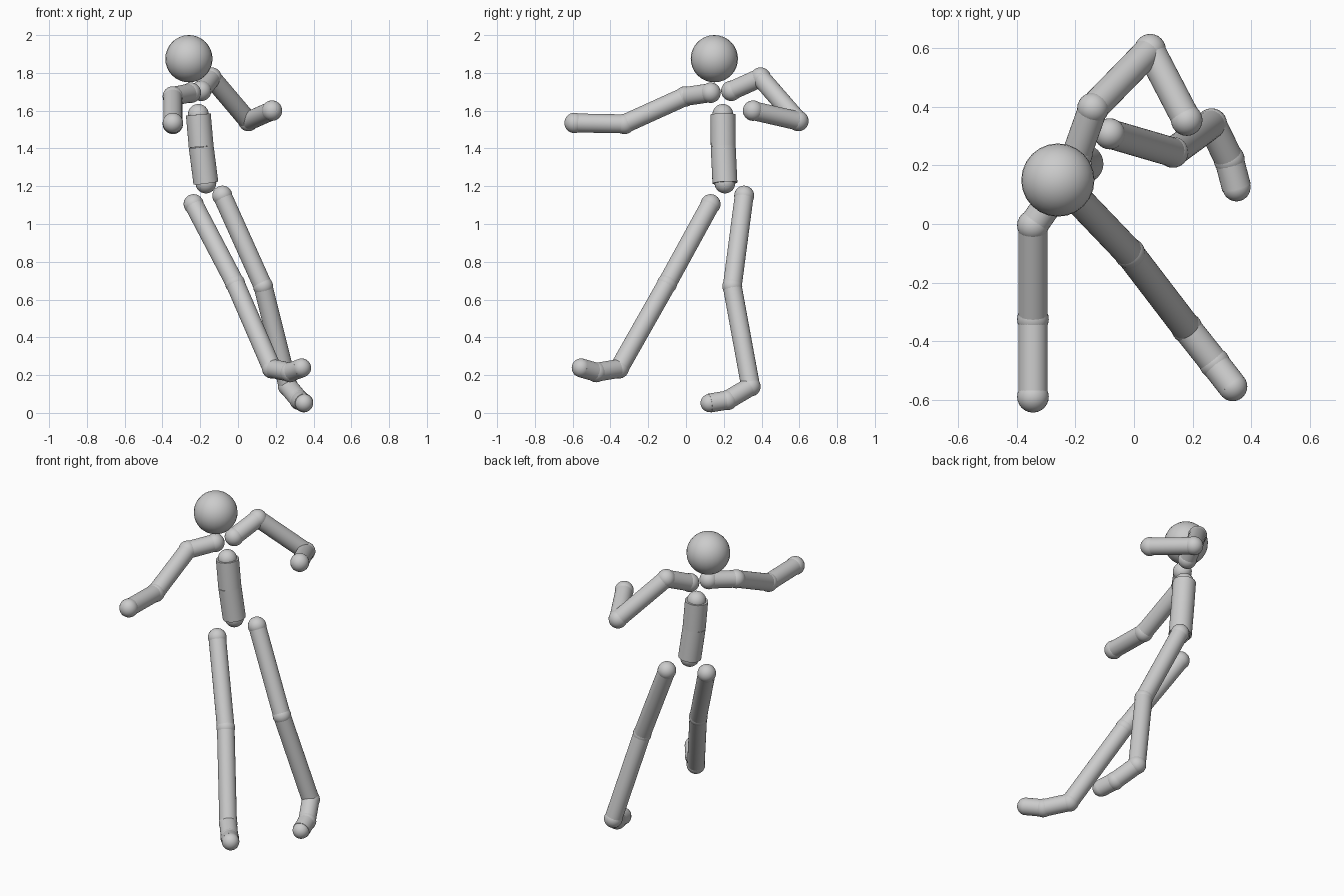
import bpy
import math
from mathutils import Vector

if "Cube" in bpy.data.objects:
    bpy.data.objects.remove(bpy.data.objects["Cube"])

grey = bpy.data.materials.new("light grey")
grey.diffuse_color = (0.6, 0.6, 0.6, 1)
grey.use_nodes = True
grey.node_tree.nodes["Principled BSDF"].inputs["Base Color"].default_value = grey.diffuse_color


def finish(ob, name):
    ob.name = name
    ob.data.materials.append(grey)
    bpy.ops.object.shade_smooth_by_angle(angle=math.radians(35))


def ball(name, pos, r):
    bpy.ops.mesh.primitive_uv_sphere_add(segments=24, ring_count=16, radius=r, location=pos)
    finish(bpy.context.object, name)


def rod(name, a, b, r):
    a, b = Vector(a), Vector(b)
    d = b - a
    bpy.ops.mesh.primitive_cylinder_add(vertices=32, radius=r, depth=d.length, location=(a + b) / 2)
    ob = bpy.context.object
    ob.rotation_euler = d.to_track_quat('Z', 'Y').to_euler()
    finish(ob, name)


def chain(prefix, joints, rods, rod_r, ball_r, tip_r=None):
    """Joint balls linked by rods."""
    for i, (joint, pos) in enumerate(joints):
        last = i == len(joints) - 1
        ball(f"{prefix}_{joint}", pos, tip_r if tip_r and last else ball_r)
        if not last:
            rod(f"{prefix}_{rods[i]}", pos, joints[i + 1][1], rod_r)


# Head
ball("head", (-0.26, 0.15, 1.875), 0.125)

# Spine
chain("torso", [("neck_joint", (-0.21, 0.195, 1.58)),
                ("waist_joint", (-0.195, 0.197, 1.41)),
                ("pelvis_joint", (-0.17, 0.206, 1.217))],
      ["chest", "abdomen"], 0.066, 0.055)

# Arms
arm_rods = ["collar", "upper_arm", "forearm"]
chain("right_arm", [("collar_joint", (-0.25, 0.13, 1.695)),
                    ("shoulder", (-0.345, -0.005, 1.675)),
                    ("elbow", (-0.345, -0.325, 1.53)),
                    ("hand", (-0.345, -0.59, 1.535))], arm_rods, 0.05, 0.054)
chain("left_arm", [("collar_joint", (-0.195, 0.24, 1.705)),
                   ("shoulder", (-0.14, 0.395, 1.775)),
                   ("elbow", (0.055, 0.595, 1.545)),
                   ("hand", (0.18, 0.355, 1.60))], arm_rods, 0.05, 0.054)

# Legs
leg_rods = ["thigh", "shin", "foot", "toe"]
chain("right_leg", [("hip", (-0.235, 0.13, 1.105)),
                    ("knee", (-0.015, -0.10, 0.685)),
                    ("ankle", (0.18, -0.355, 0.235)),
                    ("foot_joint", (0.275, -0.475, 0.215)),
                    ("toe_tip", (0.337, -0.555, 0.238))], leg_rods, 0.05, 0.053, 0.05)
chain("left_leg", [("hip", (-0.083, 0.308, 1.15)),
                   ("knee", (0.133, 0.245, 0.67)),
                   ("ankle", (0.265, 0.342, 0.14)),
                   ("foot_joint", (0.325, 0.22, 0.068)),
                   ("toe_tip", (0.35, 0.125, 0.052))], leg_rods, 0.05, 0.053, 0.048)
